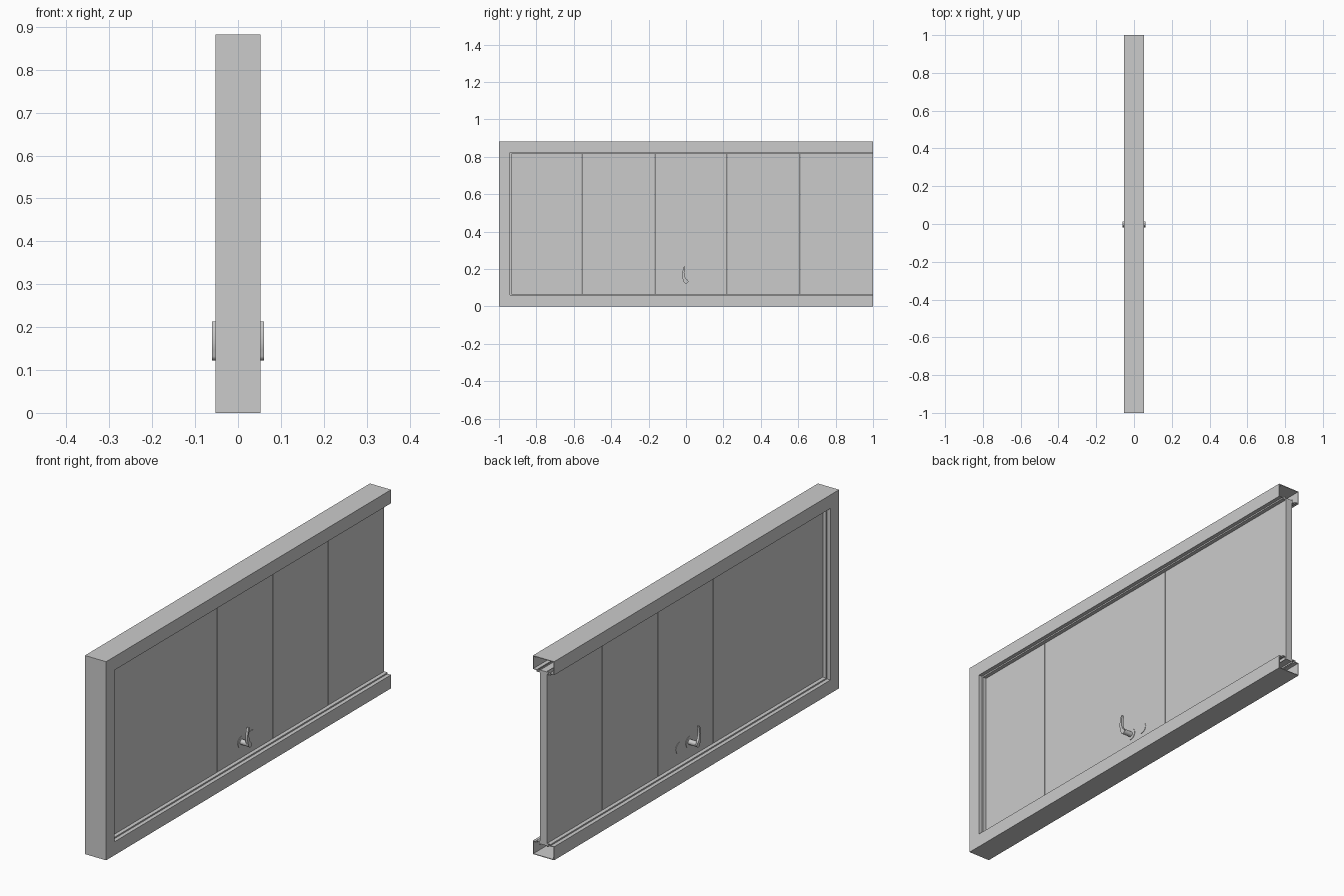
import bpy, bmesh, math
from mathutils import Vector

if "Cube" in bpy.data.objects:
    bpy.data.objects.remove(bpy.data.objects["Cube"])

H = 0.882          # overall height

grey = bpy.data.materials.new("light_grey")
grey.diffuse_color = (0.6, 0.6, 0.6, 1)
grey.use_nodes = True
grey.node_tree.nodes["Principled BSDF"].inputs["Base Color"].default_value = grey.diffuse_color


def make(name, bm, smooth=False):
    bmesh.ops.recalc_face_normals(bm, faces=bm.faces)
    me = bpy.data.meshes.new(name)
    bm.to_mesh(me)
    bm.free()
    me.materials.append(grey)
    ob = bpy.data.objects.new(name, me)
    bpy.context.collection.objects.link(ob)
    if smooth:
        bpy.ops.object.select_all(action='DESELECT')
        ob.select_set(True)
        bpy.context.view_layer.objects.active = ob
        bpy.ops.object.shade_smooth_by_angle(angle=math.radians(35))
    return ob


def box(name, lo, hi):
    bm = bmesh.new()
    bmesh.ops.create_cube(bm, size=1)
    lo, hi = Vector(lo), Vector(hi)
    for v in bm.verts:
        v.co = Vector([(a + b) / 2 + c * (b - a) for a, b, c in zip(lo, hi, v.co)])
    return make(name, bm)


def prism(name, outline, x0, x1):
    """Extrude a (y, z) outline along x."""
    bm = bmesh.new()
    rings = [[bm.verts.new((x, y, z)) for y, z in outline] for x in (x0, x1)]
    for r in rings:
        bm.faces.new(r)
    n = len(outline)
    for i in range(n):
        j = (i + 1) % n
        bm.faces.new((rings[0][i], rings[0][j], rings[1][j], rings[1][i]))
    return make(name, bm, True)


def disc(name, y, z, r, x0, x1, n=32):
    pts = [(y + r * math.cos(2 * math.pi * i / n), z + r * math.sin(2 * math.pi * i / n))
           for i in range(n)]
    return prism(name, pts, x0, x1)


# Folded sheet frame: hollow channel with stepped lips, mitred around three sides
outer = [(.052, 0), (.052, .06), (.035, .06), (.035, .066), (.018, .066), (.018, .05)]
inner = [(.021, .05), (.021, .063), (.032, .063), (.032, .057), (.049, .057), (.049, .003)]
half = outer + inner
profile = half + [(-x, d) for x, d in reversed(half)]
bm = bmesh.new()
stations = [
    [bm.verts.new((x, 1, d)) for x, d in profile],
    [bm.verts.new((x, -1 + d, d)) for x, d in profile],
    [bm.verts.new((x, -1 + d, H - d)) for x, d in profile],
    [bm.verts.new((x, 1, H - d)) for x, d in profile],
]
n = len(profile)
for a, b in zip(stations, stations[1:]):
    for i in range(n):
        j = (i + 1) % n
        bm.faces.new((a[i], a[j], b[j], b[i]))
bm.faces.new(stations[0])
bm.faces.new(stations[-1])
make("channel_frame", bm)

# Five door leaves with narrow seams, running in the channel slot
start, gap = -0.945, 0.0015
pitch = (1 - start) / 5
for i in range(5):
    y0 = start + i * pitch
    y1 = y0 + pitch - (gap if i < 4 else 0)
    box(f"door_leaf_{i + 1}", (-.016, y0, .055), (.016, y1, H - .055))

# Lever handles, roses and lock plates on both faces
path = [(-.0005, .135, .0125), (-.009, .148, .0085), (-.0135, .163, .0062),
        (-.0145, .18, .005), (-.012, .197, .0042), (-.008, .213, .0035)]
base = [(.0125 * math.cos(a), .135 + .0125 * math.sin(a))
        for a in [math.radians(180 + 15 * k) for k in range(13)]]
lever = base + [(y + w, z) for y, z, w in path[1:]] \
    + [(y - w, z) for y, z, w in reversed(path[1:])]
for side, s in (("right", 1), ("left", -1)):
    disc(f"rose_{side}", 0, .135, .025, s * .015, s * .018)
    disc(f"lock_plate_{side}", .07, .135, .025, s * .015, s * .018)
    disc(f"spindle_{side}", 0, .135, .0115, s * .015, s * .055)
    prism(f"lever_{side}", lever, s * .05, s * .061)
